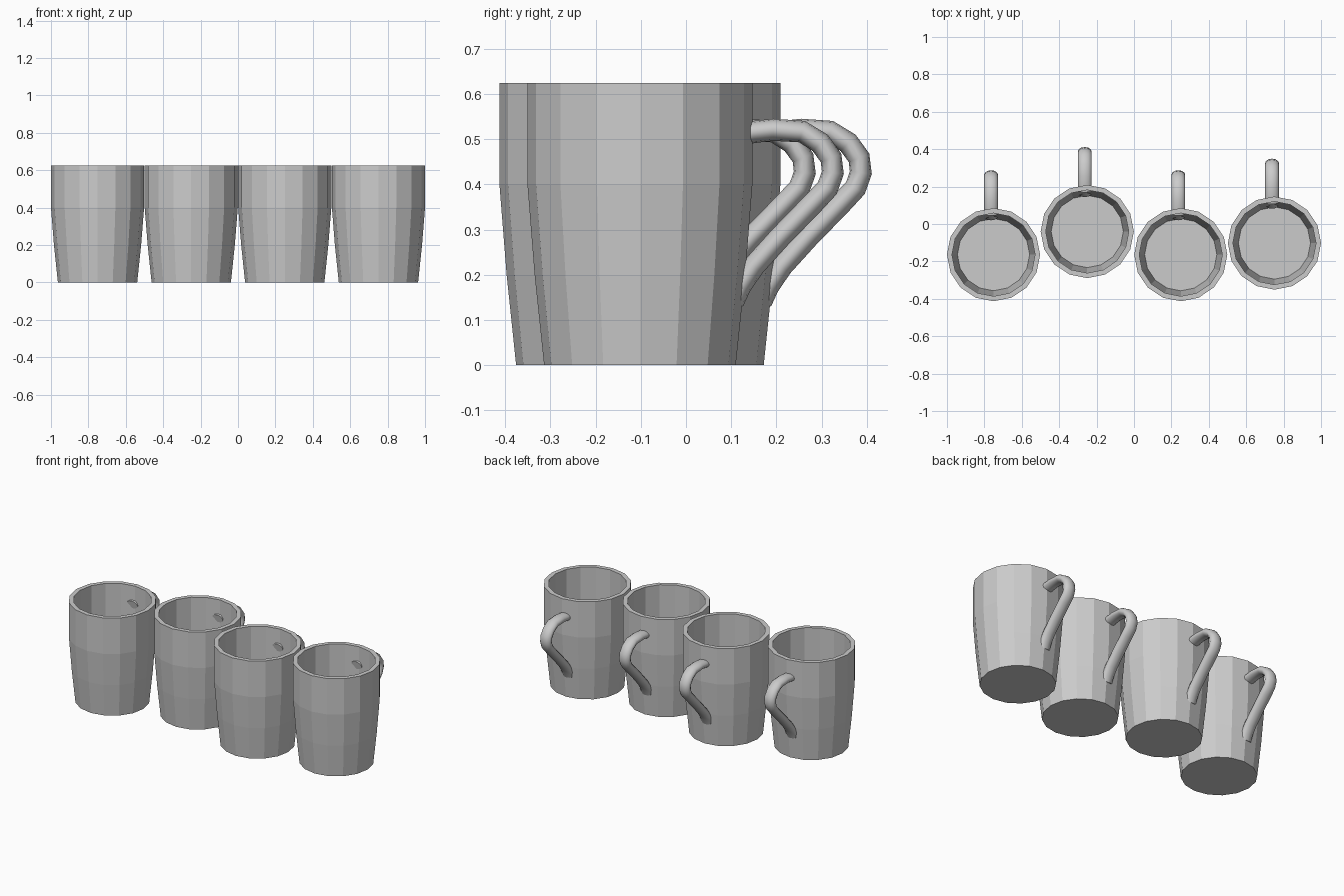
import bpy, bmesh
from math import sin, cos, tau
from mathutils import Vector

if "Cube" in bpy.data.objects:
    bpy.data.objects.remove(bpy.data.objects["Cube"])

SIDES = 16
TUBE = 12


def skin(name, rings, smooth):
    """Bridge a list of closed rings into a capped mesh object."""
    bm = bmesh.new()
    loops = [[bm.verts.new(p) for p in ring] for ring in rings]
    n = len(loops[0])
    for a, b in zip(loops, loops[1:]):
        for i in range(n):
            j = (i + 1) % n
            bm.faces.new((a[i], a[j], b[j], b[i]))
    bm.faces.new(loops[0])
    bm.faces.new(loops[-1])
    bmesh.ops.recalc_face_normals(bm, faces=bm.faces)
    for f in bm.faces:
        f.smooth = smooth and len(f.verts) == 4
    mesh = bpy.data.meshes.new(name)
    bm.to_mesh(mesh)
    bm.free()
    obj = bpy.data.objects.new(name, mesh)
    bpy.context.collection.objects.link(obj)
    return obj


# cup wall: outside from the base up, over the rim, down to the inner floor
CUP = [(0.212, 0), (0.233, 0.2), (0.249, 0.401), (0.249, 0.625),
       (0.222, 0.625), (0.222, 0.401), (0.207, 0.2), (0.193, 0.03)]
cup_rings = [[(r * cos(tau * i / SIDES), r * sin(tau * i / SIDES), z)
              for i in range(SIDES)] for r, z in CUP]

# handle centre line (y, z), measured from the cup axis
PATH = [Vector((0, y, z)) for y, z in
        [(0.214, 0.509), (0.25, 0.516), (0.295, 0.521), (0.359, 0.517),
         (0.399, 0.492), (0.423, 0.459), (0.427, 0.426), (0.415, 0.392),
         (0.384, 0.359), (0.31, 0.283), (0.252, 0.219), (0.222, 0.175), (0.206, 0.14)]]
handle_rings = []
for k, p in enumerate(PATH):
    t = (PATH[min(k + 1, len(PATH) - 1)] - PATH[max(k - 1, 0)]).normalized()
    side = t.cross(Vector((1, 0, 0)))
    handle_rings.append([p + Vector((0.037 * cos(tau * i / TUBE) - 0.013, 0, 0))
                         + side * 0.0245 * sin(tau * i / TUBE) for i in range(TUBE)])

# row of four mugs
for n, (x, y) in enumerate([(-0.751, -0.164), (-0.25, -0.04),
                            (0.25, -0.164), (0.751, -0.102)], 1):
    for part in (skin(f"mug_cup_{n}", cup_rings, False),
                 skin(f"mug_handle_{n}", handle_rings, True)):
        part.location = (x, y, 0)
